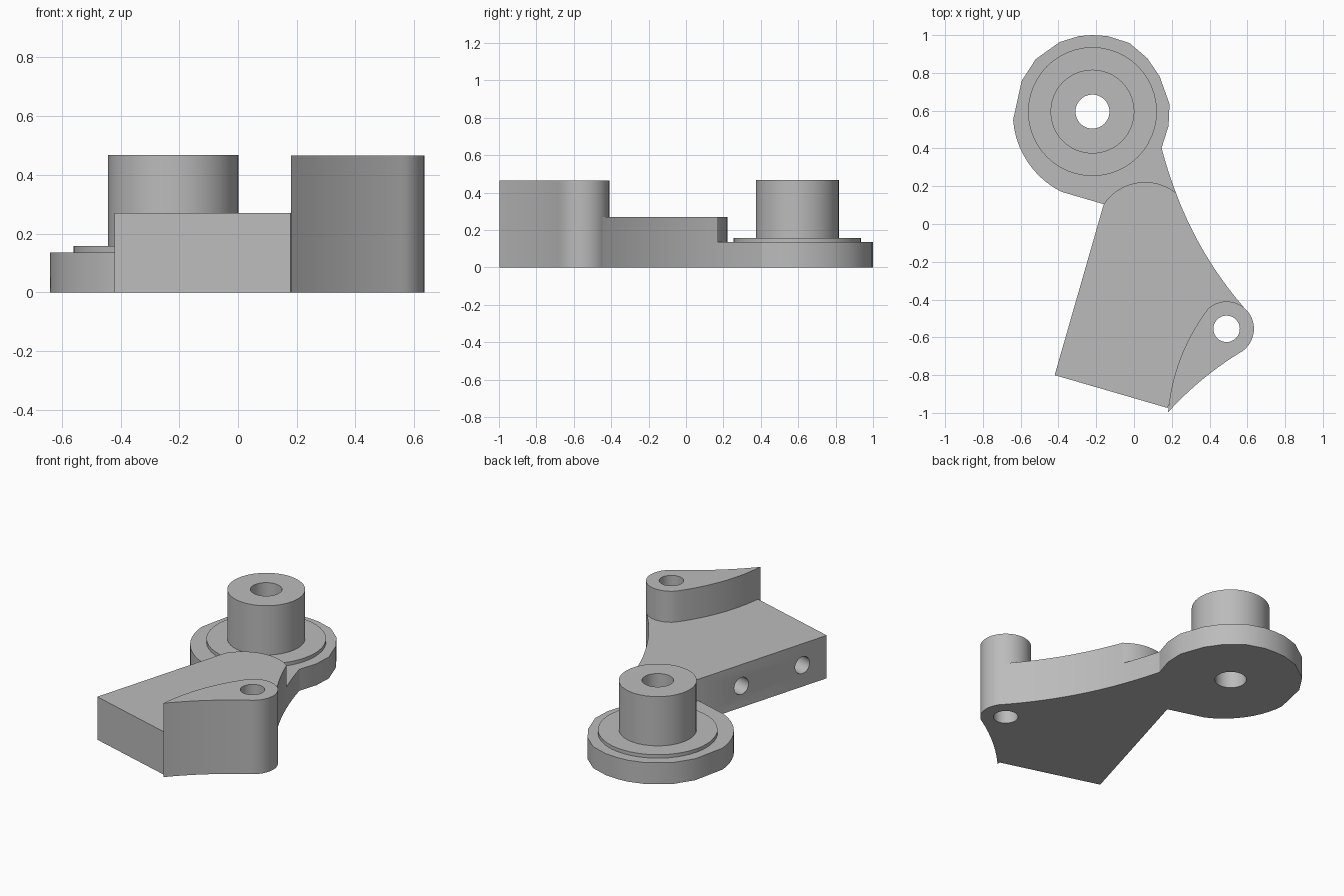
import bpy, bmesh, math
from mathutils import Vector, Matrix

if "Cube" in bpy.data.objects:
    bpy.data.objects.remove(bpy.data.objects["Cube"], do_unlink=True)

grey = bpy.data.materials.new("plain grey")
grey.use_nodes = True
colour = (0.5, 0.5, 0.5, 1)
grey.diffuse_color = colour
grey.node_tree.nodes["Principled BSDF"].inputs["Base Color"].default_value = colour


def circle(c, r, start=0, end=360, n=48):
    """Points on a circular arc; a full turn leaves out the repeated end."""
    count = n if end - start == 360 else n + 1
    angles = [math.radians(start + (end - start) * i / n) for i in range(count)]
    return [(c[0] + r * math.cos(a), c[1] + r * math.sin(a)) for a in angles]


def arc(a, m, b, n=10):
    """Arc from a to b passing through m."""
    a, m, b = Vector(a), Vector(m), Vector(b)
    u, v = m - a, b - a
    d = 2 * (u.x * v.y - u.y * v.x)
    c = a + Vector((v.y * u.dot(u) - u.y * v.dot(v), u.x * v.dot(v) - v.x * u.dot(u))) / d
    start = math.atan2(a.y - c.y, a.x - c.x)
    sweep = math.atan2(b.y - c.y, b.x - c.x) - start
    sweep = (sweep + math.pi) % (2 * math.pi) - math.pi
    r = (a - c).length
    return [(c.x + r * math.cos(start + sweep * i / n),
             c.y + r * math.sin(start + sweep * i / n)) for i in range(n + 1)]


def prism(name, outline, z0, z1):
    """Extrude a flat outline between two heights."""
    bm = bmesh.new()
    base = bm.faces.new([bm.verts.new((x, y, z0)) for x, y in outline])
    top = bmesh.ops.extrude_face_region(bm, geom=[base])["geom"]
    bmesh.ops.translate(bm, vec=(0, 0, z1 - z0),
                        verts=[g for g in top if isinstance(g, bmesh.types.BMVert)])
    bmesh.ops.remove_doubles(bm, verts=bm.verts, dist=0.0005)
    bmesh.ops.recalc_face_normals(bm, faces=bm.faces)
    mesh = bpy.data.meshes.new(name)
    bm.to_mesh(mesh)
    bm.free()
    mesh.materials.append(grey)
    obj = bpy.data.objects.new(name, mesh)
    bpy.context.collection.objects.link(obj)
    return obj


def drill(cutter, *parts):
    """Cut the same hole through several parts."""
    cutter.hide_render = True
    for part in parts:
        mod = part.modifiers.new("hole", 'BOOLEAN')
        mod.operation, mod.solver, mod.object = 'DIFFERENCE', 'EXACT', cutter
        bpy.context.view_layer.objects.active = part
        bpy.ops.object.modifier_apply(modifier=mod.name)
    bpy.data.objects.remove(cutter, do_unlink=True)


# Shared centres, corners and curves
hub, eye, eye_r = (-0.22, 0.595), (0.49, -0.555), 0.145
heel, shoulder, tip = (-0.16, 0.105), (0.222, 0.165), (0.18, -0.997)
far_corner = (-0.42, -0.80)
arm_nose = arc(heel, (0.056, 0.222), shoulder, 16)
cap_back = circle(eye, eye_r, 49, 132, 10)
cap_front = circle(eye, eye_r, -63, 49, 14)
lug_inner = arc(cap_back[-1], (0.25, -0.70), tip, 14)
lug_outer = arc(tip, (0.36, -0.825), cap_front[0], 12)
arm_side = arc(shoulder, (0.384, -0.17), cap_back[0], 16)

# Low flange around the hub, running up to the nose of the arm
flange_rim = [(0.146, 0.402), (0.183, 0.52), (0.188, 0.635), (0.135, 0.783),
              (0.07, 0.878), (-0.024, 0.958), (-0.14, 0.995), (-0.22, 1.0),
              (-0.29, 0.995), (-0.394, 0.963), (-0.52, 0.873), (-0.595, 0.757)]
flange_neck = arc(shoulder, (0.18, 0.285), flange_rim[0], 6)
flange_side = arc((-0.64, 0.55), (-0.563, 0.328), (-0.383, 0.17), 10)
flange = prism("hub_flange", flange_neck[:-1] + flange_rim + flange_side + arm_nose[:-1], 0, 0.135)

# Stepped hub
step = prism("hub_step", circle(hub, 0.341), 0.135, 0.157)
boss = prism("hub_boss", circle(hub, 0.222), 0.157, 0.467)

# Arm plate, bordered by the inner curve of the lug
arm = prism("arm_plate", arm_nose[:-1] + arm_side[:-1] + cap_back[:-1] + lug_inner[:-1]
            + [(0.178, -0.974), far_corner], 0, 0.27)

# Tall lug
lug = prism("end_lug", cap_front[:-1] + cap_back[:-1] + lug_inner[:-1] + lug_outer[:-1], 0, 0.465)

# Vertical bores
drill(prism("hub_bore", circle(hub, 0.09), -0.1, 0.6), flange, step, boss)
drill(prism("lug_bore", circle(eye, 0.07, n=32), -0.1, 0.6), lug)

# Blind holes in the straight side of the arm
edge = Vector(heel) - Vector(far_corner)
inward = Vector((edge.y, -edge.x, 0)).normalized()
for t in (0.19, 0.665):
    spot = Vector(far_corner) + edge * t
    cutter = prism("side_bore", circle((0, 0), 0.053, n=32), -0.1, 0.25)
    cutter.matrix_world = (Matrix.Translation((spot.x, spot.y, 0.135))
                           @ inward.to_track_quat('Z', 'Y').to_matrix().to_4x4())
    bpy.context.view_layer.update()
    drill(cutter, arm)

# Smooth the curved walls, keep the rims sharp
for obj in (flange, step, boss, arm, lug):
    bpy.ops.object.select_all(action='DESELECT')
    obj.select_set(True)
    bpy.context.view_layer.objects.active = obj
    bpy.ops.object.shade_smooth_by_angle(angle=math.radians(30))
